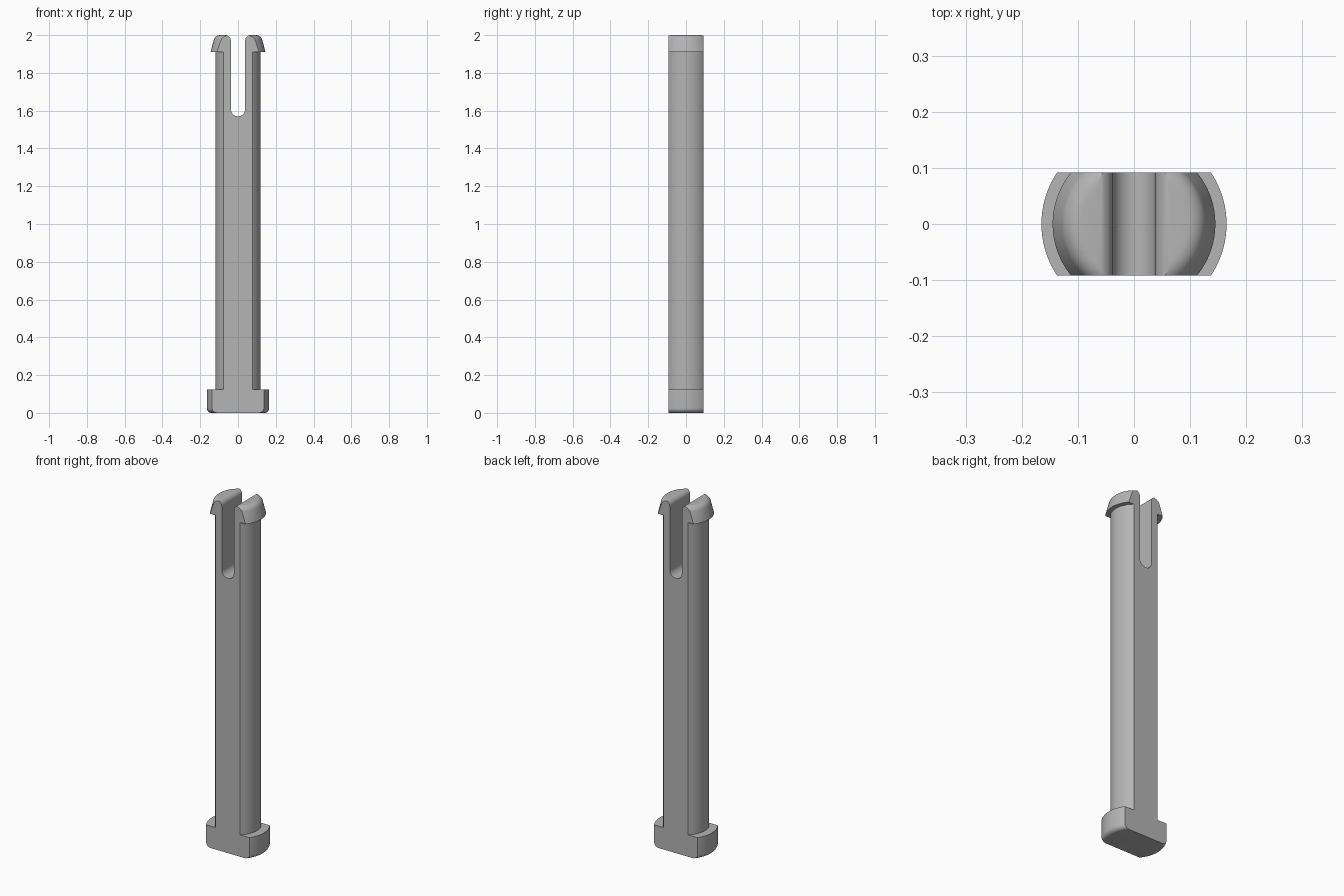
import bpy, bmesh
from math import sin, cos, pi, radians

if "Cube" in bpy.data.objects:
    bpy.data.objects.remove(bpy.data.objects["Cube"])

HALF_DEPTH = 0.092
SLOT = 0.038       # half width of the slot
TOP = 2.0
SEGMENTS = 128

grey = bpy.data.materials.new("plain_grey")
grey.use_nodes = True
colour = (0.46, 0.46, 0.46, 1)
grey.diffuse_color = colour
grey.node_tree.nodes["Principled BSDF"].inputs["Base Color"].default_value = colour


def arc(cx, cz, r, start, end, steps=10):
    """Points on a circular arc, angles in degrees."""
    angles = [radians(start + (end - start) * i / steps) for i in range(steps + 1)]
    return [(cx + r * cos(a), cz + r * sin(a)) for a in angles]


def make_object(name, bm):
    bmesh.ops.recalc_face_normals(bm, faces=bm.faces)
    mesh = bpy.data.meshes.new(name)
    bm.to_mesh(mesh)
    bm.free()
    mesh.materials.append(grey)
    obj = bpy.data.objects.new(name, mesh)
    bpy.context.collection.objects.link(obj)
    return obj


def lathe(name, profile):
    bm = bmesh.new()
    verts = [bm.verts.new((r, 0, z)) for r, z in profile]
    edges = [bm.edges.new(pair) for pair in zip(verts, verts[1:])]
    bmesh.ops.spin(bm, geom=verts + edges, cent=(0, 0, 0), axis=(0, 0, 1),
                   angle=2 * pi, steps=SEGMENTS, use_duplicate=False)
    bmesh.ops.remove_doubles(bm, verts=bm.verts, dist=1e-5)
    return make_object(name, bm)


def extrude_y(name, outline, half):
    bm = bmesh.new()
    face = bm.faces.new([bm.verts.new((x, -half, z)) for x, z in outline])
    moved = bmesh.ops.extrude_face_region(bm, geom=[face])["geom"]
    bmesh.ops.translate(bm, vec=(0, 2 * half, 0),
                        verts=[v for v in moved if isinstance(v, bmesh.types.BMVert)])
    return make_object(name, bm)


def apply_cut(target, cutter, operation):
    mod = target.modifiers.new("cut", 'BOOLEAN')
    mod.operation, mod.object, mod.solver = operation, cutter, 'EXACT'
    bpy.context.view_layer.objects.active = target
    bpy.ops.object.modifier_apply(modifier=mod.name)
    bpy.data.objects.remove(cutter)


# Turned pin: rounded foot, shaft, barbed head
profile = [(0, 0)]
profile += arc(0.14, 0.025, 0.025, -90, 0)
profile += [(0.165, 0.125), (0.12, 0.125), (0.12, 1.91), (0.145, 1.91)]
profile += arc(0.095, TOP - 0.035, 0.035, 20, 90)
profile += [(0, TOP)]
pin = lathe("slotted_pin", profile)

# Flat front and back
slab = extrude_y("slab_helper", [(-1, -1), (1, -1), (1, 3), (-1, 3)], HALF_DEPTH)
apply_cut(pin, slab, 'INTERSECT')

# Slot with round bottom and flared mouth
flare = 0.03
right = arc(0, 1.57 + SLOT, SLOT, -90, 0)
right += arc(SLOT + flare, TOP - flare + 0.0005, flare, 180, 90)
right += [(SLOT + flare, TOP + 0.1)]
left = [(-x, z) for x, z in reversed(right[1:])]
slot = extrude_y("slot_helper", right + left, 0.3)
apply_cut(pin, slot, 'DIFFERENCE')

# Smooth curves, crisp edges
bpy.ops.object.select_all(action='DESELECT')
pin.select_set(True)
bpy.context.view_layer.objects.active = pin
bpy.ops.object.shade_smooth_by_angle(angle=radians(30))
